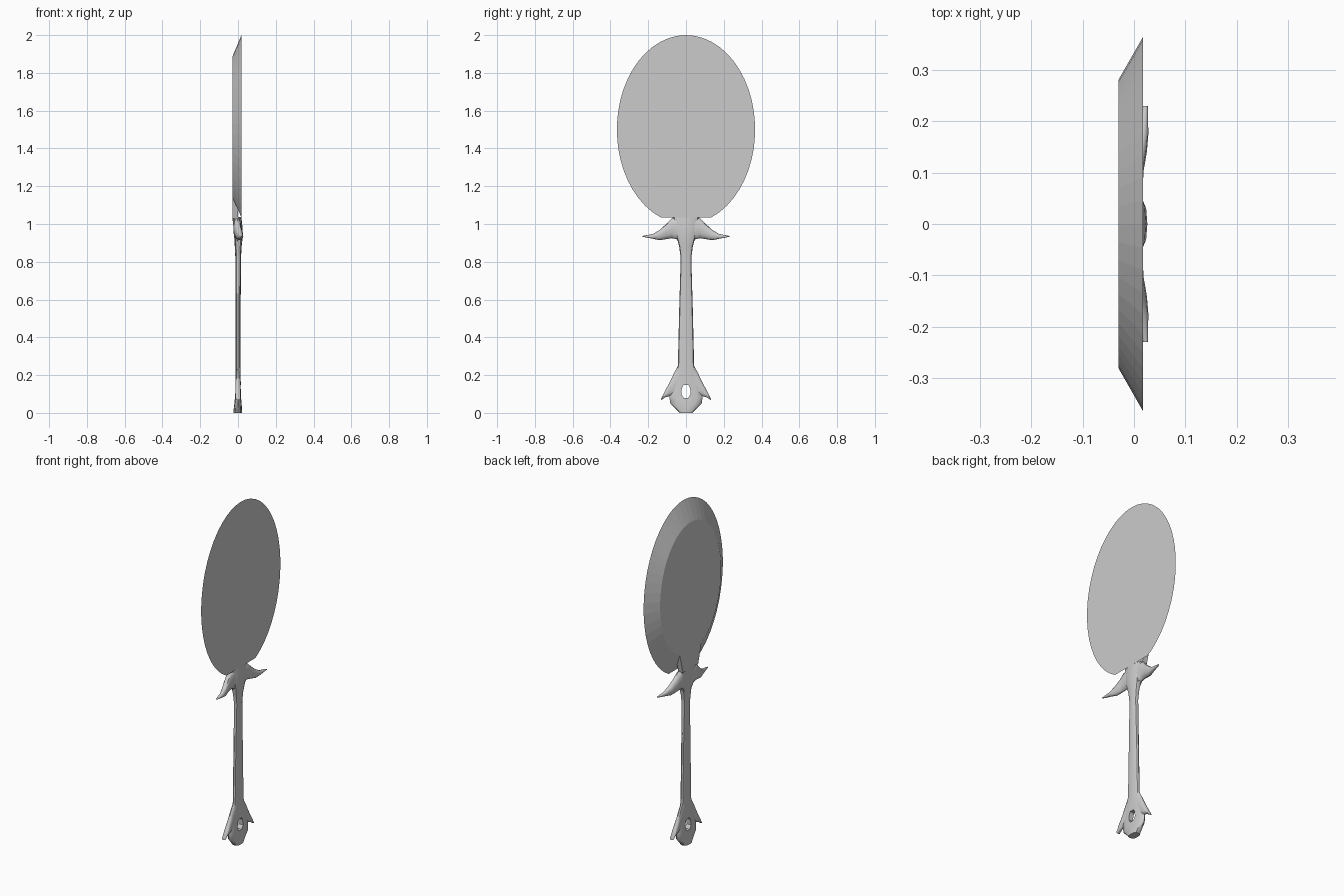
import bpy, bmesh, math

if "Cube" in bpy.data.objects:
    bpy.data.objects.remove(bpy.data.objects["Cube"])


def finish(name, bm, angle=None):
    bmesh.ops.recalc_face_normals(bm, faces=bm.faces)
    me = bpy.data.meshes.new(name)
    bm.to_mesh(me)
    bm.free()
    ob = bpy.data.objects.new(name, me)
    bpy.context.collection.objects.link(ob)
    if angle:
        bpy.ops.object.select_all(action='DESELECT')
        ob.select_set(True)
        bpy.context.view_layer.objects.active = ob
        bpy.ops.object.shade_smooth_by_angle(angle=math.radians(angle))
    return ob


def loft(name, rings, angle=None):
    """Skin a list of equal-length point rings and cap both ends."""
    bm = bmesh.new()
    rows = [[bm.verts.new(p) for p in r] for r in rings]
    n = len(rows[0])
    for a, b in zip(rows, rows[1:]):
        for i in range(n):
            j = (i + 1) % n
            bm.faces.new((a[i], a[j], b[j], b[i]))
    bm.faces.new(rows[0])
    bm.faces.new(rows[-1])
    return finish(name, bm, angle)


def section(power=0.75, n=12):
    """Unit rounded cross-section."""
    pts = []
    for i in range(n):
        t = 2 * math.pi * i / n
        c, s = math.cos(t), math.sin(t)
        pts.append((math.copysign(abs(c) ** power, c), math.copysign(abs(s) ** power, s)))
    return pts


def mirror_y(ob):
    m = ob.modifiers.new("Mirror", 'MIRROR')
    m.use_axis = (False, True, False)
    m.use_clip = False


# Mirror head: ellipse with a flat foot, tapering toward the back
a0 = math.asin(0.93)
N = 44
angles = [-a0 + (math.pi + 2 * a0) * i / N for i in range(N + 1)]


def head_ring(x, s):
    return [(x, s * 0.366 * math.cos(t), 1.5 + s * 0.5 * math.sin(t)) for t in angles]


loft("mirror_head", [head_ring(-0.03, 0.77), head_ring(0.018, 1.0)])

# Wedge joining the neck to the back of the head
outline = [(-0.07, 1.03), (0.07, 1.03), (0.10, 1.142), (-0.10, 1.142)]
loft("neck_wedge", [[(x, y, z) for y, z in outline] for x in (-0.03, 0.0)])

# Handle with neck and rounded pommel: z, half width, back x, front x
profile = [
    (0.0, 0.035, -0.025, 0.022), (0.012, 0.045, -0.024, 0.022),
    (0.05, 0.083, -0.019, 0.019), (0.085, 0.088, -0.016, 0.016),
    (0.14, 0.08, -0.014, 0.015), (0.20, 0.06, -0.013, 0.014),
    (0.25, 0.043, -0.012, 0.014), (0.55, 0.036, -0.012, 0.014),
    (0.82, 0.028, -0.014, 0.016), (0.88, 0.036, -0.017, 0.019),
    (0.94, 0.052, -0.02, 0.026), (0.99, 0.06, -0.025, 0.023),
    (1.036, 0.07, -0.03, 0.018)]
handle = loft("handle", [[((f + b) / 2 + (f - b) / 2 * c, w * s, z) for c, s in section()]
                         for z, w, b, f in profile], 40)

# Hanging hole through the pommel
hole = [(-0.012, 0.08), (0.012, 0.08), (0.025, 0.1), (0.022, 0.13),
        (0.014, 0.147), (-0.014, 0.147), (-0.022, 0.13), (-0.025, 0.1)]
cutter = loft("hole_cutter", [[(x, y, z) for y, z in hole] for x in (-0.1, 0.1)])
cutter.hide_render = True
cutter.display_type = 'WIRE'
cut = handle.modifiers.new("Hole", 'BOOLEAN')
cut.operation = 'DIFFERENCE'
cut.solver = 'EXACT'
cut.object = cutter


def wing(name, stations):
    """Side leaf from stations: y, low z, high z, back x, front x."""
    rings = [[((f + b) / 2 + (f - b) / 2 * c, y, (h + l) / 2 + (h - l) / 2 * s)
              for c, s in section(0.9)] for y, l, h, b, f in stations]
    mirror_y(loft(name, rings, 40))


# Leaf guards under the head
wing("leaf_guard", [
    (0.02, 0.87, 1.033, -0.02, 0.018), (0.05, 0.92, 1.033, -0.025, 0.018),
    (0.075, 0.925, 1.03, -0.024, 0.017), (0.105, 0.92, 1.0, -0.018, 0.019),
    (0.14, 0.914, 0.968, -0.008, 0.025), (0.175, 0.922, 0.947, 0.004, 0.028),
    (0.23, 0.932, 0.937, 0.018, 0.027)])

# Pointed fins on the pommel
wing("pommel_fin", [
    (0.035, 0.10, 0.262, -0.011, 0.012), (0.06, 0.09, 0.218, -0.013, 0.013),
    (0.085, 0.09, 0.165, -0.014, 0.014), (0.11, 0.082, 0.118, -0.014, 0.014),
    (0.132, 0.068, 0.075, -0.012, 0.012)])
